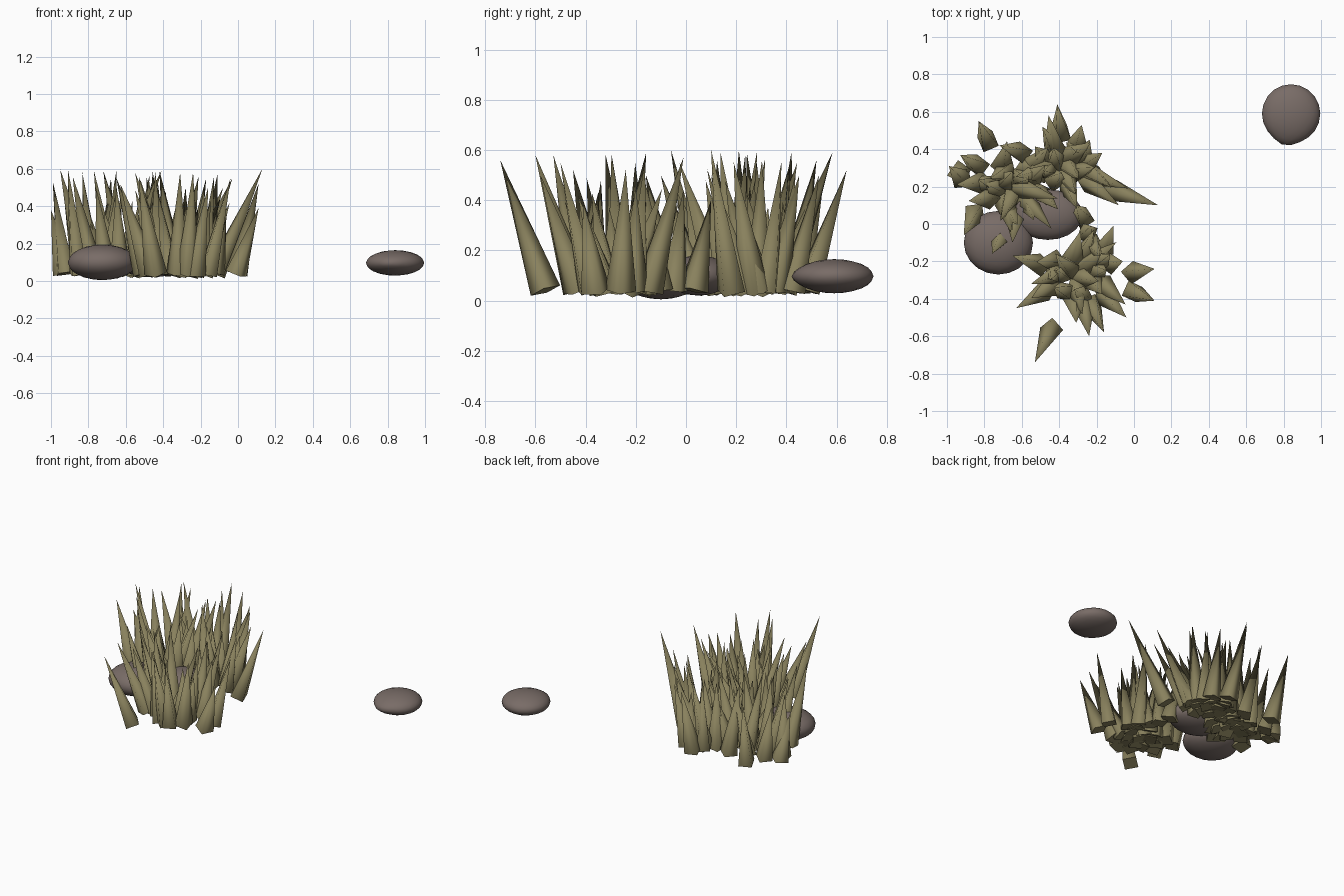
import bpy, bmesh, math, random
from mathutils import Vector, Matrix

cube = bpy.data.objects.get("Cube")
if cube:
    bpy.data.objects.remove(cube, do_unlink=True)
random.seed(5)


def material(name, colour):
    mat = bpy.data.materials.new(name)
    mat.use_nodes = True
    mat.diffuse_color = colour
    mat.node_tree.nodes["Principled BSDF"].inputs["Base Color"].default_value = colour
    return mat


dry_grass = material("dry grass", (0.25, 0.22, 0.11, 1))
brown_stone = material("brown stone", (0.19, 0.15, 0.135, 1))


def add_object(name, bm, mat):
    # Smooth sides, with a crisp edge around any four-sided foot
    for f in bm.faces:
        f.smooth = True
        if len(f.verts) == 4:
            for e in f.edges:
                e.smooth = False
    mesh = bpy.data.meshes.new(name)
    bm.to_mesh(mesh)
    bm.free()
    mesh.materials.append(mat)
    obj = bpy.data.objects.new(name, mesh)
    bpy.context.collection.objects.link(obj)


def add_blade(bm, base, tip, radius=0.062):
    """Four-sided spike whose square foot is perpendicular to its lean."""
    base, tip = Vector(base), Vector(tip)
    axis = tip - base
    turn = axis.to_track_quat("Z", "Y").to_matrix().to_4x4()
    spin = Matrix.Rotation(random.uniform(0, math.pi), 4, "Z")
    place = Matrix.Translation((base + tip) / 2) @ turn @ spin
    bmesh.ops.create_cone(bm, cap_ends=True, segments=4, radius1=radius,
                          radius2=0, depth=axis.length, matrix=place)


def add_rock(name, centre, size, pinch=0):
    """Flattened smooth pebble, optionally drawn to a point at the front."""
    bm = bmesh.new()
    bmesh.ops.create_icosphere(bm, subdivisions=3, radius=1)
    point = Vector((-0.2, -0.98, 0))
    for v in bm.verts:
        v.co += point * pinch * max(0, v.co.dot(point)) ** 12
        v.co = Vector(centre) + v.co * Vector(size)
    add_object(name, bm, brown_stone)


# Pebbles
add_rock("large_rock", (-0.725, -0.1, 0.1), (0.185, 0.17, 0.095))
add_rock("middle_rock", (-0.46, 0.05, 0.1), (0.185, 0.135, 0.08))
add_rock("lone_rock", (0.84, 0.59, 0.097), (0.156, 0.157, 0.068), 0.1)

# Single blades: foot x, y and tip x, y, z
single = [
    (-.44, -.56, -.53, -.74, .56), (-.78, .44, -.83, .55, .5),
    (-.39, .48, -.41, .64, .52), (-.12, .18, .13, .1, .6),
    (-.01, -.36, .11, -.41, .39), (-.01, -.26, .11, -.24, .52),
    (-.92, .24, -.99, .31, .53), (-.93, .28, -1, .26, .38),
    (-.85, .06, -.91, -.06, .6), (-.7, -.06, -.76, -.16, .5),
    (-.47, -.35, -.63, -.45, .52), (-.5, -.22, -.65, -.17, .55),
    (-.27, -.43, -.24, -.6, .58), (-.23, -.43, -.16, -.58, .5),
    (-.16, -.38, -.04, -.5, .55), (-.17, -.15, -.11, -.01, .57),
    (-.26, .32, -.17, .38, .55), (-.83, .31, -.93, .37, .45),
    (-.42, .41, -.49, .52, .56), (-.3, .42, -.28, .53, .5),
    (-.27, .03, -.31, .1, .4), (-.6, .38, -.72, .42, .59),
    (-.25, -.05, -.23, -.01, .44), (-.25, .23, -.08, .1, .5),
    (-.24, .27, -.03, .19, .55), (-.63, .05, -.65, -.1, .5),
    (-.13, -.21, -.06, -.2, .45), (-.4, -.26, -.55, -.32, .58),
    (-.22, -.11, -.18, -.17, .5),
]
bm = bmesh.new()
for fx, fy, tx, ty, tz in single:
    add_blade(bm, (fx, fy, 0.04), (tx, ty, tz))
add_object("single_blades", bm, dry_grass)


# Tufts of blades that fan out loosely from their centres
def add_tuft(name, centre, spread, count):
    bm = bmesh.new()
    for i in range(count):
        angle = i * 2.4 + random.uniform(-0.3, 0.3)
        reach = math.sqrt((i + 0.5) / count)
        out = Vector((math.cos(angle) * spread[0], math.sin(angle) * spread[1], 0))
        foot = Vector((*centre, 0.04)) + out * reach
        lean = out.normalized() * random.uniform(0.02, 0.15)
        lean += Vector((random.uniform(-0.09, 0.09), random.uniform(-0.09, 0.09), 0))
        rise = Vector((0, 0, random.uniform(0.32, 0.56)))
        add_blade(bm, foot, foot + lean + rise)
    add_object(name, bm, dry_grass)


add_tuft("left_tuft", (-0.65, 0.2), (0.17, 0.14), 18)
add_tuft("back_tuft", (-0.38, 0.31), (0.14, 0.12), 14)
add_tuft("front_tuft", (-0.31, -0.28), (0.16, 0.14), 17)
